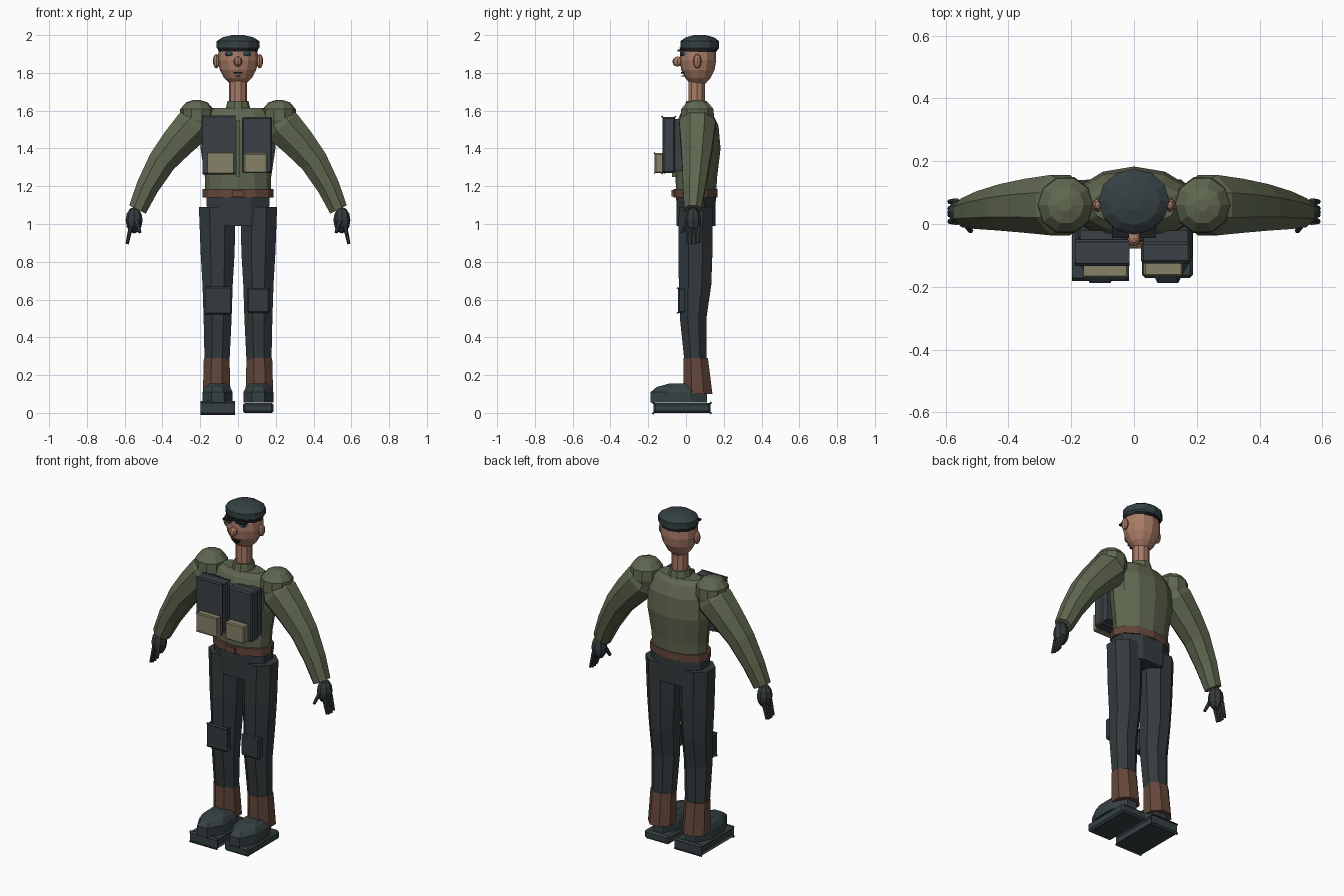
import bpy, bmesh, math
from mathutils import Vector


def material(name, rgb):
    m = bpy.data.materials.new(name)
    m.diffuse_color = (*rgb, 1)
    return m


OLIVE = material("olive cloth", (0.115, 0.135, 0.078))
DARK = material("dark trousers", (0.034, 0.043, 0.047))
CAP = material("cap slate", (0.036, 0.052, 0.056))
PACK = material("pouch grey", (0.042, 0.052, 0.058))
SKIN = material("skin", (0.40, 0.20, 0.135))
BROWN = material("brown leather", (0.125, 0.062, 0.042))
KHAKI = material("khaki canvas", (0.235, 0.22, 0.14))
BLACK = material("black", (0.012, 0.013, 0.015))
TEAL = material("eye teal", (0.04, 0.13, 0.13))


def finish(name, bm, mat):
    bmesh.ops.recalc_face_normals(bm, faces=bm.faces)
    me = bpy.data.meshes.new(name)
    bm.to_mesh(me)
    bm.free()
    me.materials.append(mat)
    ob = bpy.data.objects.new(name, me)
    bpy.context.collection.objects.link(ob)
    return ob


def loft(name, rings, mat, n=12, flat=False, s=1):
    """Capped tube through rings (x, y, z, rx, ry, tilt in degrees); s mirrors x."""
    bm = bmesh.new()
    off = math.pi / n if flat else 0
    k = 1 / math.cos(math.pi / n) if flat else 1
    loops = []
    for x, y, z, rx, ry, *t in rings:
        t = math.radians(t[0]) if t else 0
        loop = []
        for i in range(n):
            a = off + 2 * math.pi * i / n
            u, v = rx * k * math.cos(a), ry * k * math.sin(a)
            loop.append(bm.verts.new((s * (x + u * math.cos(t)), y + v, z + u * math.sin(t))))
        loops.append(loop)
    for a, b in zip(loops, loops[1:]):
        for i in range(n):
            j = (i + 1) % n
            bm.faces.new((a[i], a[j], b[j], b[i]))
    bm.faces.new(loops[0])
    bm.faces.new(loops[-1])
    return finish(name, bm, mat)


def box(name, lo, hi, mat, bevel=0.0, s=1):
    bm = bmesh.new()
    bmesh.ops.create_cube(bm, size=1)
    for v in bm.verts:
        p = [l + (c + 0.5) * (h - l) for c, l, h in zip(v.co, lo, hi)]
        v.co = (s * p[0], p[1], p[2])
    if bevel:
        bmesh.ops.bevel(bm, geom=bm.edges[:], offset=bevel, segments=1, affect='EDGES')
    return finish(name, bm, mat)


def ball(name, c, r, mat, n=8, rings=6, s=1):
    bm = bmesh.new()
    bmesh.ops.create_uvsphere(bm, u_segments=n, v_segments=rings, radius=1)
    for v in bm.verts:
        v.co = (s * (c[0] + v.co.x * r[0]), c[1] + v.co.y * r[1], c[2] + v.co.z * r[2])
    return finish(name, bm, mat)


def rod(name, a, b, r1, r2, mat, s=1):
    bm = bmesh.new()
    a, b = Vector((s * a[0], *a[1:])), Vector((s * b[0], *b[1:]))
    bmesh.ops.create_cone(bm, cap_ends=True, segments=6, radius1=r1, radius2=r2, depth=(b - a).length)
    rot = (b - a).to_track_quat('Z', 'Y')
    for v in bm.verts:
        v.co = rot @ v.co + (a + b) / 2
    return finish(name, bm, mat)


# Head and cap
loft("head", [(0, .063, 1.745, .045, .042), (0, .063, 1.772, .073, .066), (0, .063, 1.815, .096, .088),
              (0, .063, 1.865, .107, .097), (0, .063, 1.91, .104, .095), (0, .065, 1.95, .085, .08)], SKIN)
loft("cap_band", [(0, .066, 1.91, .103, .096), (0, .066, 1.935, .108, .1)], BLACK)
loft("cap", [(0, .072, 1.922, .104, .096), (0, .073, 1.932, .113, .102), (0, .073, 1.968, .113, .102),
             (0, .073, 1.988, .083, .076), (0, .073, 2.0, .03, .03)], CAP)
ball("nose", (0, -.045, 1.86), (.022, .027, .027), SKIN)
box("mouth", (-.023, -.027, 1.797), (.023, .02, 1.804), BLACK)
box("lower_lip", (-.012, -.023, 1.782), (.012, .02, 1.787), BLACK)

# Neck, collar and jacket
loft("neck", [(0, .057, 1.62, .048, .047), (0, .057, 1.77, .048, .047)], SKIN, 10)
loft("collar", [(0, .055, 1.595, .068, .07), (0, .055, 1.65, .056, .058)], OLIVE, 10)
loft("jacket", [(0, .053, 1.15, .172, .106), (0, .055, 1.25, .176, .11), (0, .061, 1.40, .198, .122),
                (0, .058, 1.52, .195, .114), (0, .056, 1.585, .165, .085), (0, .055, 1.613, .135, .06)], OLIVE)
box("placket", (-.008, -.075, 1.25), (.008, -.02, 1.55), OLIVE)
loft("belt", [(0, .05, 1.14, .187, .117), (0, .05, 1.185, .187, .117)], BROWN)
box("buckle", (-.03, -.078, 1.145), (.03, -.05, 1.18), BROWN)
loft("hips", [(0, .053, .99, .16, .102), (0, .053, 1.145, .168, .105)], DARK, 8, True)

for s, side in ((1, "right"), (-1, "left")):
    # Face details
    ball("ear_" + side, (.115, .06, 1.862), (.018, .022, .038), SKIN, s=s)
    ball("eye_" + side, (.046, -.015, 1.9), (.024, .018, .012), TEAL, s=s)
    box("brow_" + side, (.016, -.045, 1.914), (.07, .01, 1.924), BLACK, s=s)

    # Shoulder and sleeve
    loft("shoulder_" + side, [(.218, .06, 1.49, .07, .08), (.218, .06, 1.55, .09, .094), (.218, .06, 1.608, .088, .09),
                              (.218, .06, 1.643, .058, .06), (.218, .06, 1.656, .02, .02)], OLIVE, 10, s=s)
    loft("sleeve_" + side, [(.2, .06, 1.57, .07, .075, 42), (.235, .06, 1.52, .1, .096, 40),
                            (.32, .058, 1.43, .088, .086, 39), (.403, .053, 1.33, .074, .074, 33),
                            (.48, .044, 1.195, .06, .06, 27), (.532, .036, 1.077, .049, .046, 27)],
         OLIVE, 8, True, s=s)

    # Glove
    ball("glove_" + side, (.55, .038, 1.02), (.045, .042, .07), DARK, s=s)
    for i in range(4):
        y = .008 + i * .021
        rod(f"finger_{i}_{side}", (.566, y, .99), (.587, y, .9 - .006 * (i in (1, 2))), .012, .008, DARK, s)
    rod("thumb_" + side, (.54, .01, 1.02), (.52, -.022, .955), .014, .009, DARK, s)

    # Chest pouches
    box("chest_pouch_" + side, (.022, -.125, 1.27), (.18, -.058, 1.567), PACK, .008, s)
    box("pouch_backing_" + side, (.03, -.065, 1.28), (.172, -.02, 1.555), PACK, 0, s)
    box("small_pouch_" + side, (.03, -.166, 1.27), (.155, -.115, 1.375), KHAKI, .006, s)

    # Trouser leg, knee pad and gaiter
    loft("leg_" + side, [(.11, .052, 1.09, .097, .09), (.108, .05, .85, .09, .09), (.108, .048, .68, .08, .086),
                         (.108, .038, .5, .074, .07), (.111, .05, .27, .066, .058)], DARK, 8, True, s)
    box("knee_pad_" + side, (.048, -.043, .53), (.168, .02, .66), DARK, .008, s)
    loft("gaiter_" + side, [(.113, .063, .1, .073, .077), (.113, .052, .29, .068, .064)], BROWN, 8, True, s)

    # Shoe
    box("sole_" + side, (.026, -.172, 0), (.188, .13, .052), CAP, .01, s)
    loft("shoe_" + side, [(.108, -.038, .055, .079, .15), (.108, -.038, .11, .079, .15),
                          (.108, -.035, .137, .065, .12), (.108, -.02, .155, .045, .07)], CAP, 8, True, s)
